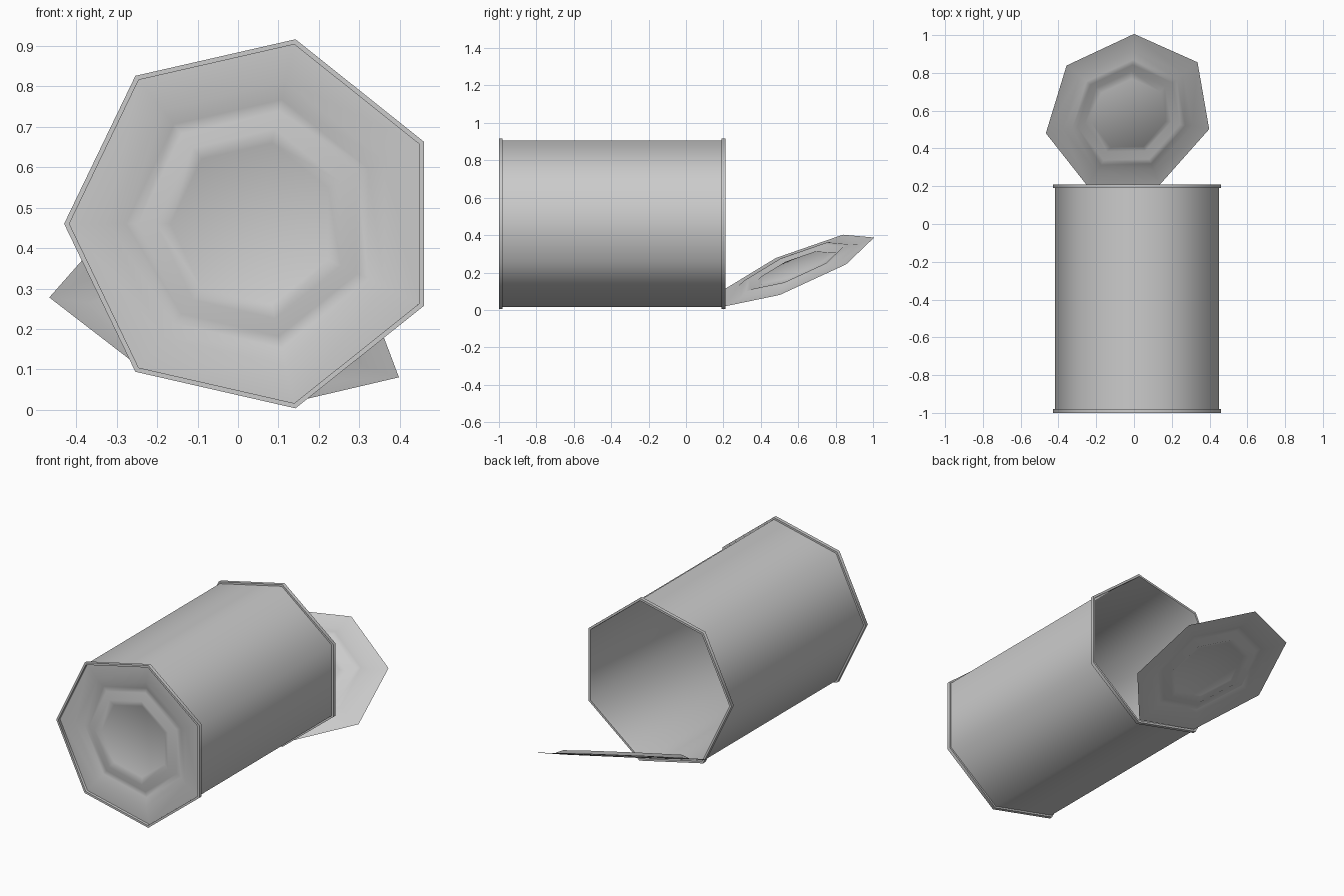
import bpy, bmesh, math
from mathutils import Vector, Matrix

if "Cube" in bpy.data.objects:
    bpy.data.objects.remove(bpy.data.objects["Cube"])

SIDES = 7


def frame(origin, u, n):
    # local x = first corner direction, local z = axis
    n = Vector(n).normalized()
    u = Vector(u)
    u = (u - n * u.dot(n)).normalized()
    v = n.cross(u)
    m = Matrix((u, v, n)).transposed().to_4x4()
    m.translation = Vector(origin)
    return m


def lathe(name, profile, matrix, closed=False):
    # seven-sided revolve of (radius, height) points around local z
    bm = bmesh.new()
    rings = []
    for r, h in profile:
        ring = []
        for k in range(SIDES):
            a = 2 * math.pi * k / SIDES
            ring.append(bm.verts.new((r * math.cos(a), r * math.sin(a), h)))
        rings.append(ring)
    pairs = list(zip(rings, rings[1:]))
    if closed:
        pairs.append((rings[-1], rings[0]))
    for a, b in pairs:
        for k in range(SIDES):
            j = (k + 1) % SIDES
            bm.faces.new((a[k], a[j], b[j], b[k]))
    if closed:
        bmesh.ops.recalc_face_normals(bm, faces=bm.faces)
    else:
        bm.faces.new(rings[-1])
    bm.transform(matrix)
    mesh = bpy.data.meshes.new(name)
    bm.to_mesh(mesh)
    bm.free()
    obj = bpy.data.objects.new(name, mesh)
    bpy.context.collection.objects.link(obj)
    bpy.ops.object.select_all(action='DESELECT')
    obj.select_set(True)
    bpy.context.view_layer.objects.active = obj
    bpy.ops.object.shade_smooth_by_angle(angle=math.radians(60))
    return obj


# Can wall with a raised rim at both ends, open at the back (height = -y)
wall = [(0.455, 0.985), (0.455, 1.0), (0.468, 1.0), (0.468, 0.98),
        (0.457, 0.98), (0.457, -0.19), (0.468, -0.19), (0.468, -0.21),
        (0.455, -0.21), (0.453, -0.19), (0.453, 0.98)]
lathe("can_wall", wall, frame((0.038, 0, 0.46), (-1, 0, 0), (0, -1, 0)), closed=True)

# Pressed end disc: flat border, grooved ring, sunken centre
disc = [(0.455, 0), (0.36, 0), (0.315, -0.018), (0.285, -0.018),
        (0.24, 0), (0.205, -0.015)]
lathe("front_end", disc, frame((0.038, -0.985, 0.46), (-1, 0, 0), (0, -1, 0)))

# Opened lid, folded down and hinged at the lower rim
lathe("open_lid", disc, frame((-0.028, 0.585, 0.217), (0.028, 0.415, 0.168),
                              (-0.215, 0.378, -0.90)))
